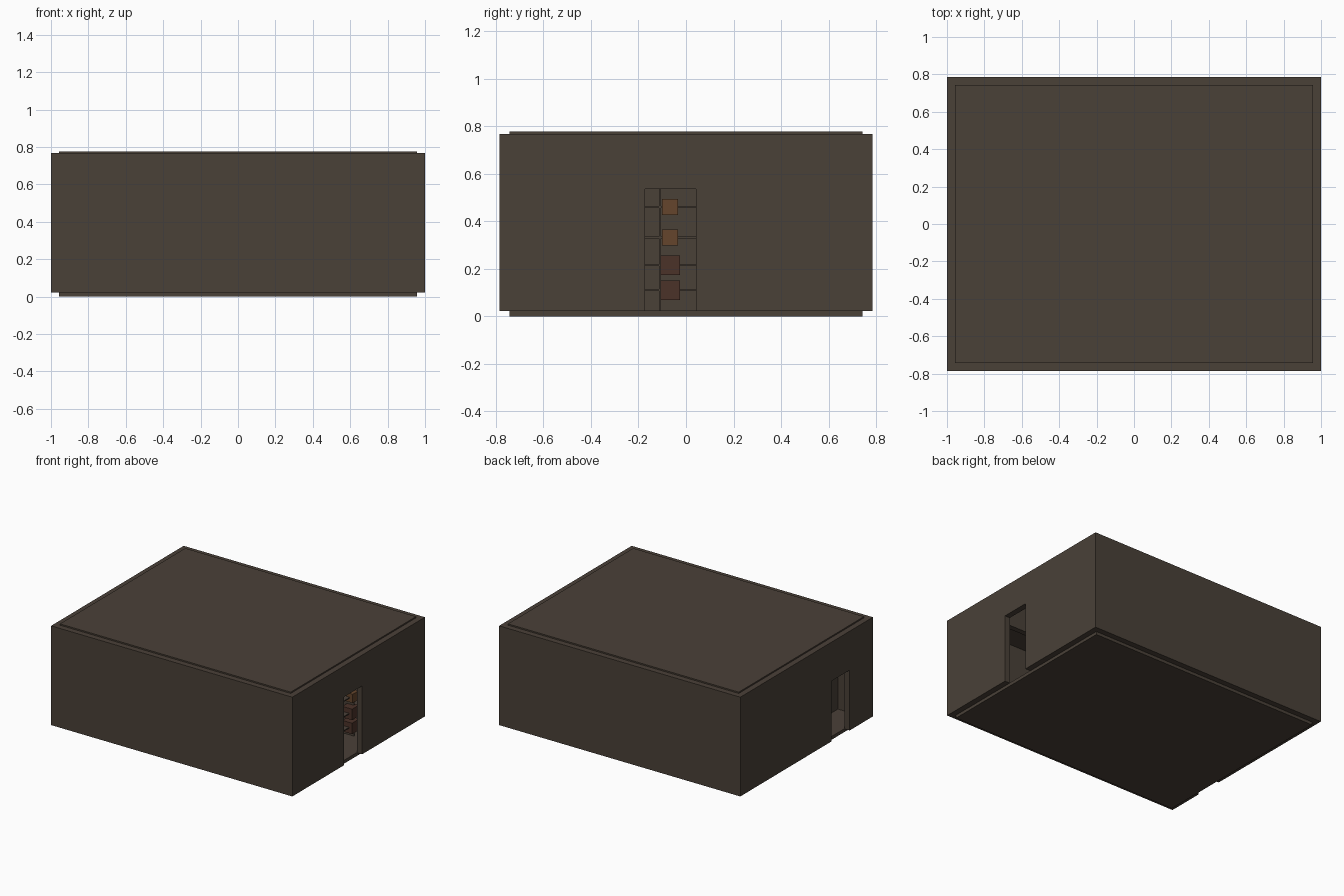
import bpy

if "Cube" in bpy.data.objects:
    bpy.data.objects.remove(bpy.data.objects["Cube"])


def mat(name, rgb):
    m = bpy.data.materials.new(name)
    m.diffuse_color = (*rgb, 1)
    m.use_nodes = True
    m.node_tree.nodes["Principled BSDF"].inputs["Base Color"].default_value = m.diffuse_color
    return m


STONE = mat("dark_plaster", (0.068, 0.052, 0.039))
RED = mat("red_wood", (0.07, 0.032, 0.022))
ORANGE = mat("orange_wood", (0.13, 0.06, 0.025))


def box(name, lo, hi, m=STONE):
    bpy.ops.mesh.primitive_cube_add(size=1, location=[(a + b) / 2 for a, b in zip(lo, hi)])
    o = bpy.context.object
    o.name = name
    o.scale = [b - a for a, b in zip(lo, hi)]
    bpy.ops.object.transform_apply(location=False, rotation=False, scale=True)
    o.data.materials.append(m)
    return o


def opening(wall, lo, hi):
    """Cut a doorway out of a wall."""
    c = box(wall.name + "_cutter", lo, hi)
    mod = wall.modifiers.new("doorway", "BOOLEAN")
    mod.operation = "DIFFERENCE"
    mod.solver = "EXACT"
    mod.object = c
    bpy.context.view_layer.objects.active = wall
    bpy.ops.object.modifier_apply(modifier=mod.name)
    bpy.data.objects.remove(c)


X, Y, T = 1.0, 0.785, 0.043      # outer half sizes and wall thickness
XI, YI = X - T, Y - T
Z0, Z1 = 0.023, 0.767

# floor and roof slabs, inset between the walls
box("floor", (-XI, -YI, 0), (XI, YI, 0.025))
box("roof", (-XI, -YI, 0.755), (XI, YI, 0.777))

# outer walls
box("front_wall", (-X, -Y, Z0), (X, -YI, Z1))
box("back_wall", (-X, YI, Z0), (X, Y, Z1))
right = box("right_wall", (XI, -YI, Z0), (X, YI, Z1))
left = box("left_wall", (-X, -YI, Z0), (-XI, YI, Z1))
opening(right, (0.9, -0.173, 0), (1.1, 0.042, 0.535))
opening(left, (-1.1, -0.51, 0), (-0.9, -0.295, 0.475))

# inner partitions with doorways
part = box("long_partition", (-XI, -0.29, 0.025), (XI, -0.25, 0.755))
opening(part, (0.68, -0.4, 0), (0.93, -0.1, 0.535))
cross = box("cross_partition", (-0.74, -YI, 0.025), (-0.70, -0.29, 0.755))
opening(cross, (-0.8, -0.55, 0), (-0.6, -0.34, 0.475))

# storage rack: thin boards, uprights, and crates set on each level
LEVELS = (0.11, 0.215, 0.332, 0.46)
for i, z in enumerate(LEVELS):
    box(f"shelf_{i}", (0.70, -0.19, z - 0.004), (0.79, 0.62, z + 0.004))
for i in range(3):
    y = -0.11 + 0.36 * i
    box(f"upright_{i}", (0.70, y - 0.004, 0.025), (0.79, y + 0.004, 0.54))
for i, z in enumerate(LEVELS):
    s, m = (0.041, RED) if i < 2 else (0.033, ORANGE)
    for j in range(3):
        y = -0.067 + 0.295 * j
        box(f"crate_{i}_{j}", (0.815 - 2 * s, y - s, z - s), (0.815, y + s, z + s), m)
